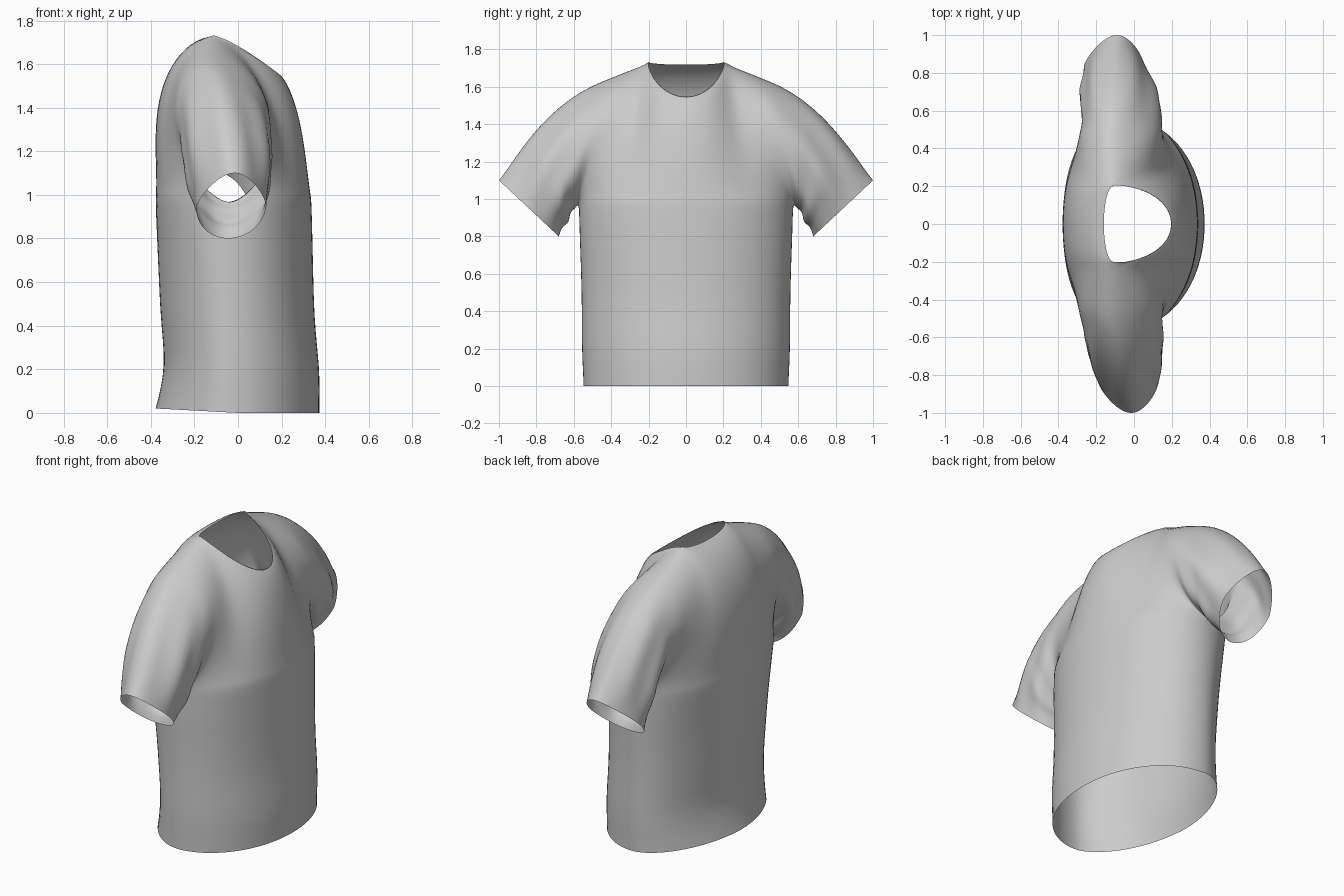
import bpy, bmesh
from math import sin, cos, pi
from mathutils import Vector

if "Cube" in bpy.data.objects:
    bpy.data.objects.remove(bpy.data.objects["Cube"])

M, K, L, W = 40, 26, 20, 18      # columns, yoke rows, sleeve rings, torso rows
ARMPIT = 0.98
SIDE_X = -0.04

# centre-line profiles of the torso: (z, front x, back x, half width)
PROFILE = [(0, .373, -.378, .548), (.1, .38, -.358, .558), (.22, .377, -.333, .561),
           (.32, .362, -.347, .561), (.45, .352, -.359, .561), (.65, .347, -.367, .566),
           (.8, .344, -.373, .573), (ARMPIT, .339, -.38, .576)]


def profile(z):
    for a, b in zip(PROFILE, PROFILE[1:]):
        if z <= b[0] + 1e-6:
            f = (z - a[0]) / (b[0] - a[0])
            return [p + (q - p) * f for p, q in zip(a[1:], b[1:])]


def torso_point(t, z, front):
    """Point on the torso tube; t runs -1..1 from side seam to side seam."""
    xf, xb, half = profile(z)
    s = sin(t * pi / 2)
    n = 2.05 if front else 1.85 + .5 * (z / ARMPIT) ** 3
    k = max(0, 1 - abs(s) ** n) ** (1 / n)
    x = SIDE_X + ((xf if front else xb) - SIDE_X) * k
    lift = .02 * max(0, -x / .375) * max(0, 1 - z / .2)
    return Vector((x, half * s, z + lift))


def top_point(t, front):
    """Neckline in the middle, shoulder seam on both sides."""
    sg = 1 if t >= 0 else -1
    a = abs(t)
    if a >= .4:
        f = (a - .4) / .6
        return Vector((-.11 - .01 * f, sg * (.2 + .3 * f), 1.732 - .12 * f))
    th = a / .4 * pi / 2
    c = max(0, cos(th))
    if front:
        return Vector((-.11 + .31 * c, sg * .205 * sin(th) ** .97, 1.732 - .187 * c ** 1.3))
    return Vector((-.11 - .05 * c, sg * .2 * sin(th), 1.732 - .014 * c))


def yoke_point(t, v, front):
    """Chest and back above the armpits, bulging between torso and shoulder."""
    p = torso_point(t, ARMPIT, front).lerp(top_point(t, front), v)
    a = abs(t)
    e = 1.35 - .75 * a ** 6
    m = e / (e + .6)
    g = v ** e * (1 - v) ** .6 / (m ** e * (1 - m) ** .6) if 0 < v < 1 else 0
    p.x += g * ((.035 + .2 * a ** 1.25) if front else -(.125 + .065 * a ** 3))
    return p


def sleeve_point(k, w, side, front):
    """From the armhole (w = 0) to the egg-shaped cuff (w = 1)."""
    v = (1 - cos(pi * k / K)) / 2
    th = pi * k / K
    up, out = -cos(th), sin(th) * (1 if front else -1)
    shift = -.075 if side > 0 else 0
    start = yoke_point(side, v, front)
    wide = .16 * (1 - .3 * max(0, up))
    cuff = Vector((-.03 + shift + .015 * up + wide * out,
                   side * (.84 + .16 * up), .95 + .15 * up))
    p = start.lerp(cuff, w)
    arch = 4 * w * (1 - w)
    p += Vector((.018 * out, 0, 0)) * arch
    p += Vector((0, side * .034, .034)) * arch * v * (1.3 - .6 * w)
    # soft folds running down the sleeve
    fold = .022 * arch * sin(th) * sin(7 * th + 3 * w + (1 if front else 2.2) * side)
    under = .014 * arch * (1 - v) ** 2 * sin(14 * w)
    p += Vector((out, side * .7 * up, .7 * up)) * (fold + under)
    return p


def add_grid(bm, rows):
    grid = [[bm.verts.new(p) for p in row] for row in rows]
    for a, b in zip(grid, grid[1:]):
        for i in range(len(a) - 1):
            bm.faces.new((a[i], a[i + 1], b[i + 1], b[i]))


def finish(bm, name):
    bmesh.ops.remove_doubles(bm, verts=bm.verts, dist=.0005)
    # relax the cloth, keeping the neck, cuff and hem edges in place
    inner = [v for v in bm.verts if not v.is_boundary]
    for _ in range(10):
        bmesh.ops.smooth_vert(bm, verts=inner, factor=.5,
                              use_axis_x=True, use_axis_y=True, use_axis_z=True)
    bmesh.ops.recalc_face_normals(bm, faces=bm.faces)
    for f in bm.faces:
        f.smooth = True
    me = bpy.data.meshes.new(name)
    bm.to_mesh(me)
    bm.free()
    ob = bpy.data.objects.new(name, me)
    bpy.context.collection.objects.link(ob)
    return ob


cols = [-1 + 2 * i / M for i in range(M + 1)]
bm = bmesh.new()
for front in (True, False):
    # torso tube
    add_grid(bm, [[torso_point(t, ARMPIT * j / W, front) for t in cols] for j in range(W + 1)])
    # chest / upper back
    add_grid(bm, [[yoke_point(t, (1 - cos(pi * k / K)) / 2, front) for t in cols]
                  for k in range(K + 1)])
    # sleeves
    for side in (-1, 1):
        add_grid(bm, [[sleeve_point(k, j / L, side, front) for k in range(K + 1)]
                      for j in range(L + 1)])
finish(bm, "short_sleeve_shirt")
